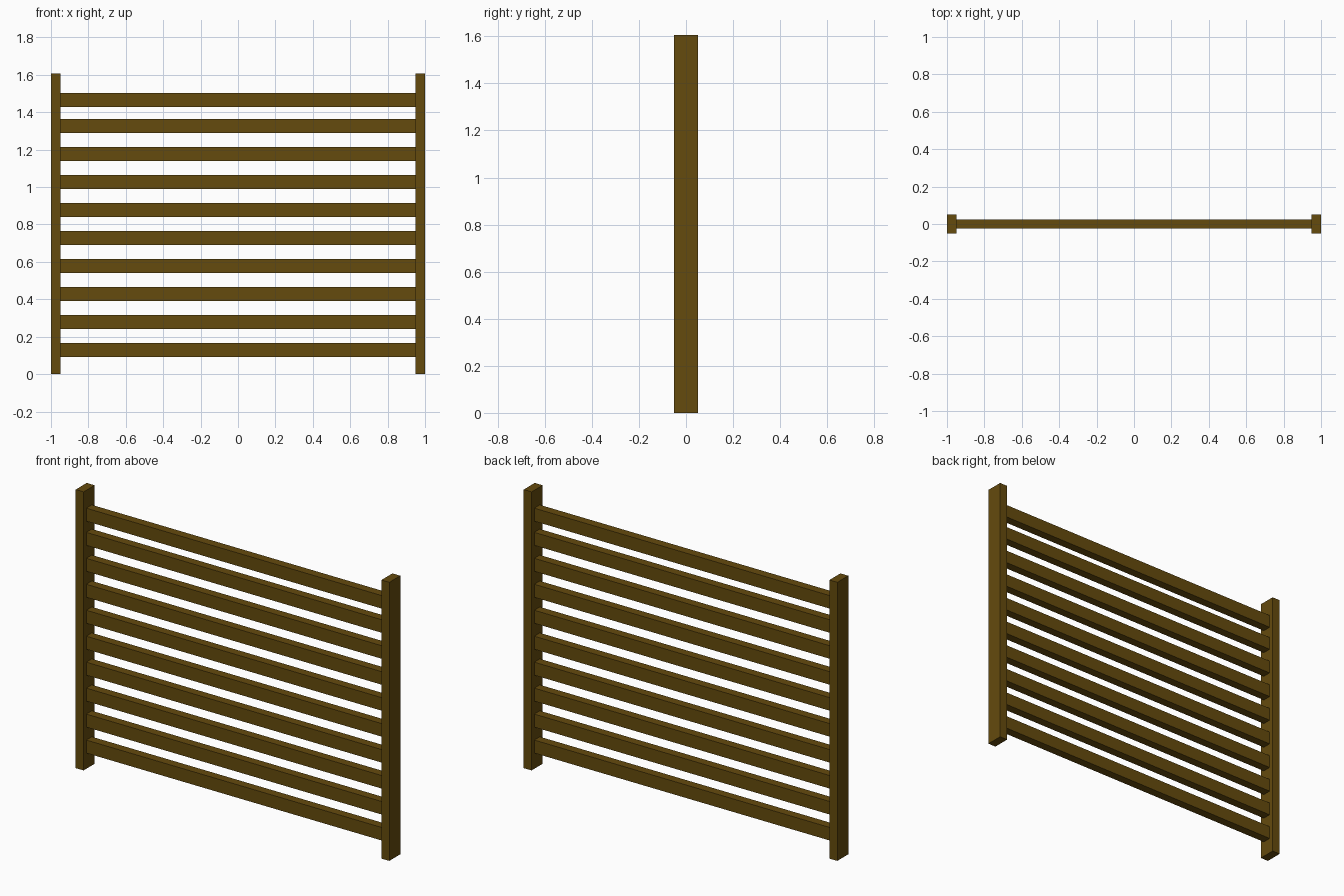
import bpy

if "Cube" in bpy.data.objects:
    bpy.data.objects.remove(bpy.data.objects["Cube"])

POST_W, POST_D, HEIGHT = 0.05, 0.10, 1.606
SLAT_D, SLAT_H = 0.05, 0.075

wood = bpy.data.materials.new("brown_wood")
wood.diffuse_color = (0.13, 0.07, 0.004, 1)
wood.use_nodes = True
wood.node_tree.nodes["Principled BSDF"].inputs["Base Color"].default_value = wood.diffuse_color


def box(name, size, centre):
    bpy.ops.mesh.primitive_cube_add(size=1, location=centre)
    ob = bpy.context.object
    ob.name = name
    ob.scale = size
    bpy.ops.object.transform_apply(location=False, rotation=False, scale=True)
    ob.data.materials.append(wood)
    return ob


# Upright posts at both ends
for side, label in ((-1, "left"), (1, "right")):
    box(f"{label}_post", (POST_W, POST_D, HEIGHT),
        (side * (1 - POST_W / 2), 0, HEIGHT / 2))

# Horizontal slats: nine evenly spaced, the top one slightly closer
heights = [0.128 + 0.1497 * i for i in range(9)] + [1.465]
for i, z in enumerate(heights, 1):
    box(f"slat_{i}", (2 - 2 * POST_W, SLAT_D, SLAT_H), (0, 0, z))
